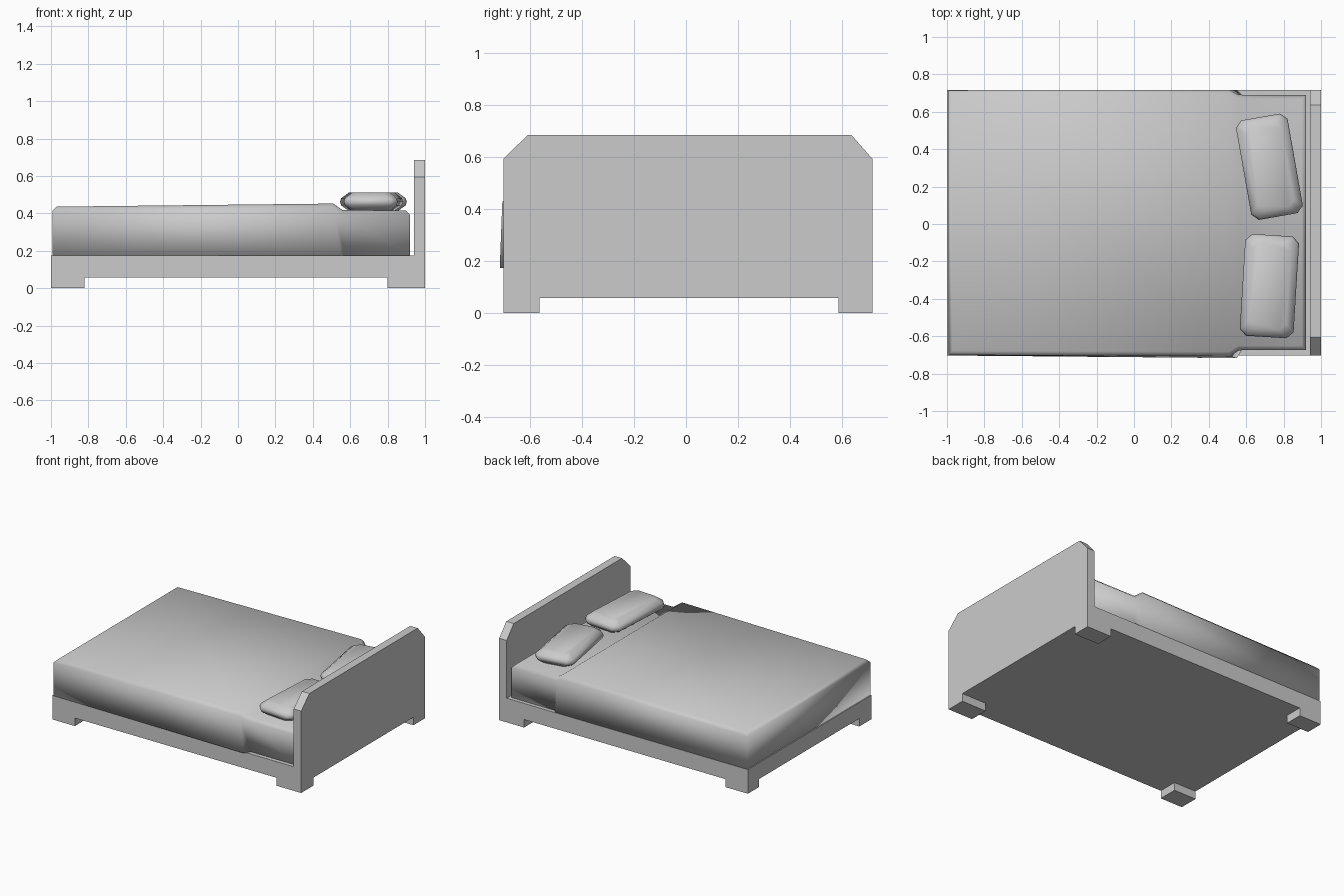
import bpy, bmesh
from math import radians

if "Cube" in bpy.data.objects:
    bpy.data.objects.remove(bpy.data.objects["Cube"])

Y0, Y1 = -0.703, 0.717


def finish(bm, name, smooth=None):
    bmesh.ops.recalc_face_normals(bm, faces=bm.faces)
    me = bpy.data.meshes.new(name)
    bm.to_mesh(me)
    bm.free()
    ob = bpy.data.objects.new(name, me)
    bpy.context.collection.objects.link(ob)
    if smooth:
        bpy.context.view_layer.objects.active = ob
        ob.select_set(True)
        bpy.ops.object.shade_smooth_by_angle(angle=radians(smooth))
        ob.select_set(False)
    return ob


def loft(rings):
    """Skin equal-sized closed rings and cap both ends."""
    bm = bmesh.new()
    vs = [[bm.verts.new(p) for p in r] for r in rings]
    n = len(vs[0])
    for a, b in zip(vs, vs[1:]):
        for i in range(n):
            bm.faces.new((a[i], a[(i + 1) % n], b[(i + 1) % n], b[i]))
    bm.faces.new(vs[0])
    bm.faces.new(vs[-1])
    return bm, vs


def box(name, x0, x1, y0, y1, z0, z1):
    rings = [[(x0, y0, z), (x1, y0, z), (x1, y1, z), (x0, y1, z)] for z in (z0, z1)]
    return finish(loft(rings)[0], name)


# Frame base and corner legs
box("bed_base", -1, 0.94, Y0, Y1, 0.058, 0.175)
for side, a, b in (("front", Y0, -0.563), ("back", 0.587, Y1)):
    box("foot_leg_" + side, -1, -0.82, a, b, 0, 0.058)
    box("head_leg_" + side, 0.8, 1, a, b, 0, 0.058)

# Headboard with clipped top corners
profile = [(Y0, 0.058), (Y1, 0.058), (Y1, 0.595), (0.636, 0.687), (-0.608, 0.687), (Y0, 0.595)]
finish(loft([[(x, y, z) for y, z in profile] for x in (0.94, 1)])[0], "headboard")

# Mattress with blanket: sections of (bottom x, top x, front bottom y, front top y, back y, top z)
sections = [
    (-0.993, -0.993, -0.703, -0.700, 0.715, 0.436),
    (0.55, 0.51, -0.717, -0.705, 0.715, 0.452),
    (0.575, 0.56, -0.674, -0.674, 0.690, 0.418),
    (0.92, 0.92, -0.674, -0.674, 0.690, 0.415),
]
bm, vs = loft([[(xb, fb, 0.174), (xb, k, 0.174), (xt, k, z), (xt, ft, z)]
               for xb, xt, fb, ft, k, z in sections])
rim = [bm.edges.get((a[i], b[i])) for a, b in zip(vs, vs[1:]) for i in (2, 3)]
rim += [bm.edges.get((r[2], r[3])) for r in (vs[0], vs[-1])]
bmesh.ops.bevel(bm, geom=rim, offset=0.022, segments=1, affect='EDGES')
finish(bm, "mattress_and_blanket", 95)


# Pillows: clipped-corner outlines stacked and inset
def pillow(name, x, y, w, l, angle):
    rings = []
    for z, inset in ((0.413, 0.042), (0.442, 0.006), (0.462, 0), (0.482, 0.006), (0.512, 0.042)):
        a, b, c = w / 2 - inset, l / 2 - inset, 0.035
        rings.append([(a, -b + c, z), (a, b - c, z), (a - c, b, z), (c - a, b, z),
                      (-a, b - c, z), (-a, c - b, z), (c - a, -b, z), (a - c, -b, z)])
    ob = finish(loft(rings)[0], name, 60)
    ob.location = (x, y, 0)
    ob.rotation_euler.z = radians(angle)


pillow("pillow_back", 0.724, 0.306, 0.28, 0.54, 10)
pillow("pillow_front", 0.724, -0.332, 0.288, 0.545, -3.5)
